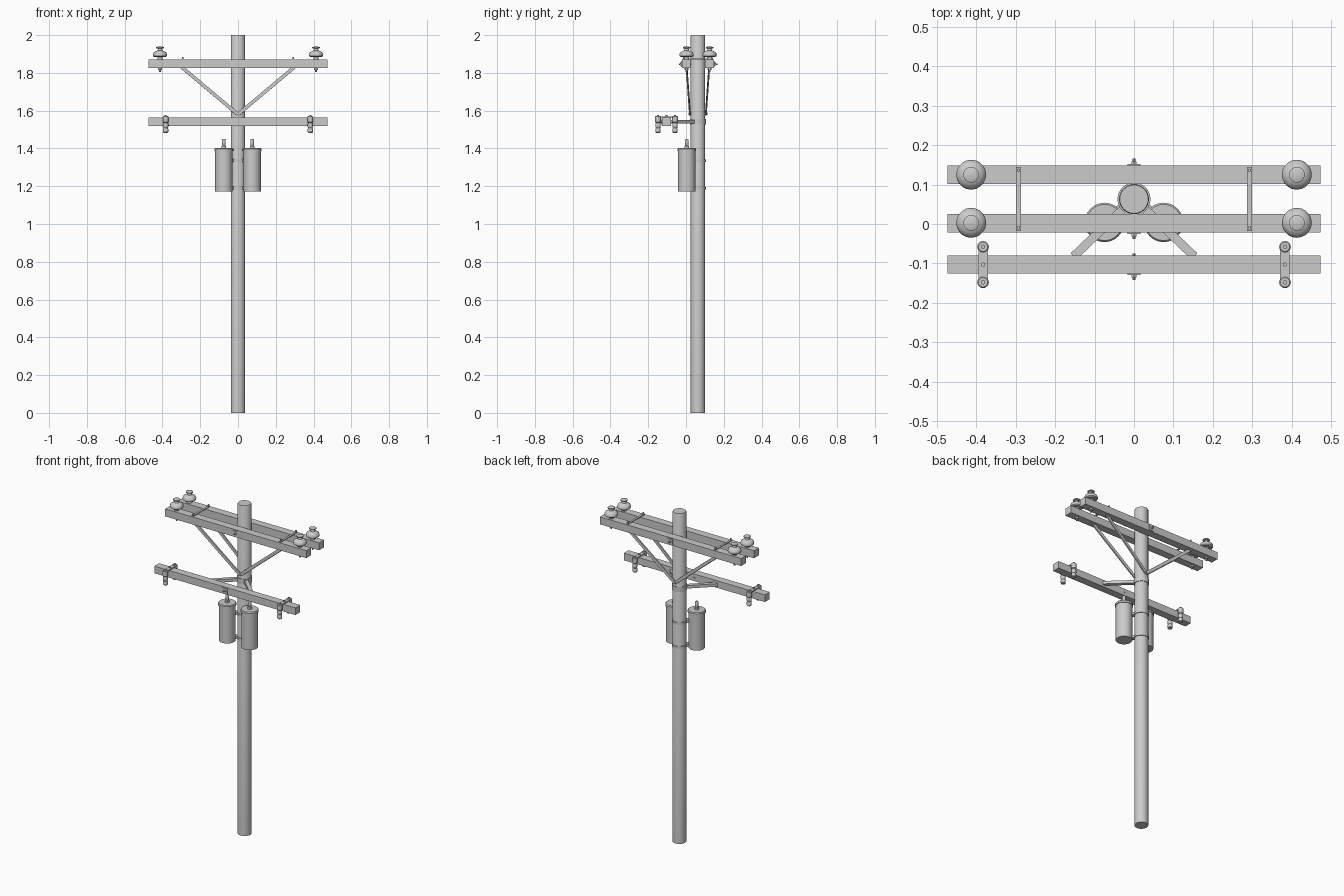
import bpy, math
from mathutils import Vector

if "Cube" in bpy.data.objects:
    bpy.data.objects.remove(bpy.data.objects["Cube"])

PY = 0.063  # pole centre in y


def smooth(o):
    bpy.context.view_layer.objects.active = o
    o.select_set(True)
    bpy.ops.object.shade_smooth_by_angle(angle=math.radians(35))
    o.select_set(False)


def box(name, x0, x1, y0, y1, z0, z1):
    bpy.ops.mesh.primitive_cube_add(size=1, location=((x0+x1)/2, (y0+y1)/2, (z0+z1)/2))
    o = bpy.context.object
    o.name = name
    o.scale = (x1-x0, y1-y0, z1-z0)
    return o


def rod(name, a, b, r, n=12):
    a, b = Vector(a), Vector(b)
    bpy.ops.mesh.primitive_cylinder_add(vertices=n, radius=r, depth=(b-a).length, location=(a+b)/2)
    o = bpy.context.object
    o.name = name
    o.rotation_euler = (b-a).to_track_quat('Z', 'Y').to_euler()
    if n > 8:
        smooth(o)
    return o


def bar(name, a, b, width, thick):
    """Flat bar from a to b; thick is measured horizontally, across the bar."""
    a, b = Vector(a), Vector(b)
    d = (b-a).normalized()
    side = d.cross(Vector((0, 0, 1))).normalized()
    up = side.cross(d)
    vs = [p + side*s*thick/2 + up*u*width/2 for p in (a, b)
          for s, u in ((-1, -1), (1, -1), (1, 1), (-1, 1))]
    fs = [(3, 2, 1, 0), (4, 5, 6, 7)] + [(i, (i+1) % 4, (i+1) % 4+4, i+4) for i in range(4)]
    me = bpy.data.meshes.new(name)
    me.from_pydata(vs, [], fs)
    o = bpy.data.objects.new(name, me)
    bpy.context.collection.objects.link(o)
    return o


def lathe(name, prof, x, y, n=20):
    """Closed turned shape from (radius, z) points, bottom to top."""
    vs = [(x+r*math.cos(2*math.pi*i/n), y+r*math.sin(2*math.pi*i/n), z)
          for r, z in prof for i in range(n)]
    fs = [(k*n+i, k*n+(i+1) % n, (k+1)*n+(i+1) % n, (k+1)*n+i)
          for k in range(len(prof)-1) for i in range(n)]
    top = (len(prof)-1)*n
    fs += [tuple(reversed(range(n))), tuple(range(top, top+n))]
    me = bpy.data.meshes.new(name)
    me.from_pydata(vs, [], fs)
    o = bpy.data.objects.new(name, me)
    bpy.context.collection.objects.link(o)
    smooth(o)
    return o


# Pole
lathe("pole", [(0.038, 0), (0.038, 1.996), (0.036, 2.0)], 0, PY, 24)

# Crossarms
box("upper_arm_front", -0.473, 0.473, -0.022, 0.025, 1.825, 1.87)
box("upper_arm_back", -0.473, 0.473, 0.101, 0.148, 1.825, 1.87)
box("lower_arm", -0.473, 0.473, -0.126, -0.08, 1.52, 1.563)

# Through bolts with square washers
rod("upper_through_bolt", (0, -0.038, 1.847), (0, 0.166, 1.847), 0.004, 8)
rod("lower_through_bolt", (0, -0.142, 1.541), (0, -0.075, 1.541), 0.004, 8)
for y, s, z in ((-0.022, -1, 1.847), (0.148, 1, 1.847), (-0.126, -1, 1.541)):
    ya, yb = sorted((y, y+s*0.004))
    box("washer", -0.017, 0.017, ya, yb, z-0.017, z+0.017)
    rod("nut", (0, y, z), (0, y+s*0.01, z), 0.008, 6)

# Pole bands
for z, h in ((1.542, 0.03), (1.335, 0.014), (1.19, 0.014)):
    rod("pole_band", (0, PY, z-h/2), (0, PY, z+h/2), 0.042, 24)

# Brace bolt through the pole
rod("brace_bolt", (0, 0.012, 1.583), (0, 0.114, 1.583), 0.006, 8)

for s in (-1, 1):
    # Spacer straps across the upper arms
    x = s*0.293
    box("spacer_strap", x-0.006, x+0.006, -0.018, 0.144, 1.87, 1.875)
    for y in (-0.01, 0.136):
        rod("strap_bolt", (x, y, 1.87), (x, y, 1.885), 0.005, 6)
    # Diagonal braces under the upper arms
    for ya, yp in ((0.003, 0.021), (0.123, 0.105)):
        bar("diagonal_brace", (s*0.3, ya, 1.832), (0, yp, 1.58), 0.018, 0.008)

    # Pin insulators
    for y in (0.003, 0.125):
        x = s*0.413
        rod("insulator_pin", (x, y, 1.805), (x, y, 1.89), 0.005, 8)
        rod("pin_nut", (x, y, 1.815), (x, y, 1.825), 0.011, 6)
        lathe("pin_insulator", [(0.014, 1.87), (0.014, 1.884), (0.03, 1.884), (0.037, 1.889),
                                (0.038, 1.897), (0.034, 1.907), (0.024, 1.914), (0.013, 1.918),
                                (0.011, 1.928), (0.02, 1.931), (0.02, 1.936), (0.012, 1.939)], x, y)

    # Hanging spool insulators on the lower arm
    x = s*0.383
    box("spool_strap", x-0.012, x+0.012, -0.148, -0.058, 1.563, 1.569)
    rod("spool_strap_bolt", (x, -0.103, 1.563), (x, -0.103, 1.576), 0.006, 6)
    for y in (-0.148, -0.058):
        rod("spool_bolt", (x, y, 1.56), (x, y, 1.577), 0.006, 6)
        lathe("spool_insulator", [(0.011, 1.483), (0.014, 1.487), (0.014, 1.503), (0.011, 1.508),
                                  (0.014, 1.513), (0.014, 1.529), (0.011, 1.534), (0.015, 1.539),
                                  (0.015, 1.568), (0.012, 1.571)], x, y, 12)

    # Angled stand-off bars carrying the lower arm
    bar("standoff_bar", (s*0.153, -0.082, 1.541), (s*0.022, 0.043, 1.541), 0.018, 0.022)

    # Transformer can, lid, bushing and brackets to the pole
    x, y = s*0.075, 0.004
    lathe("transformer_can", [(0.046, 1.172), (0.046, 1.386), (0.05, 1.386), (0.05, 1.397),
                              (0.046, 1.402)], x, y, 24)
    lathe("transformer_bushing", [(0.012, 1.40), (0.012, 1.412), (0.008, 1.416), (0.01, 1.424),
                                  (0.01, 1.442), (0.007, 1.451)], x, y, 12)
    for z in (1.335, 1.19):
        bar("transformer_bracket", (s*0.05, 0.024, z), (s*0.022, 0.046, z), 0.016, 0.026)
